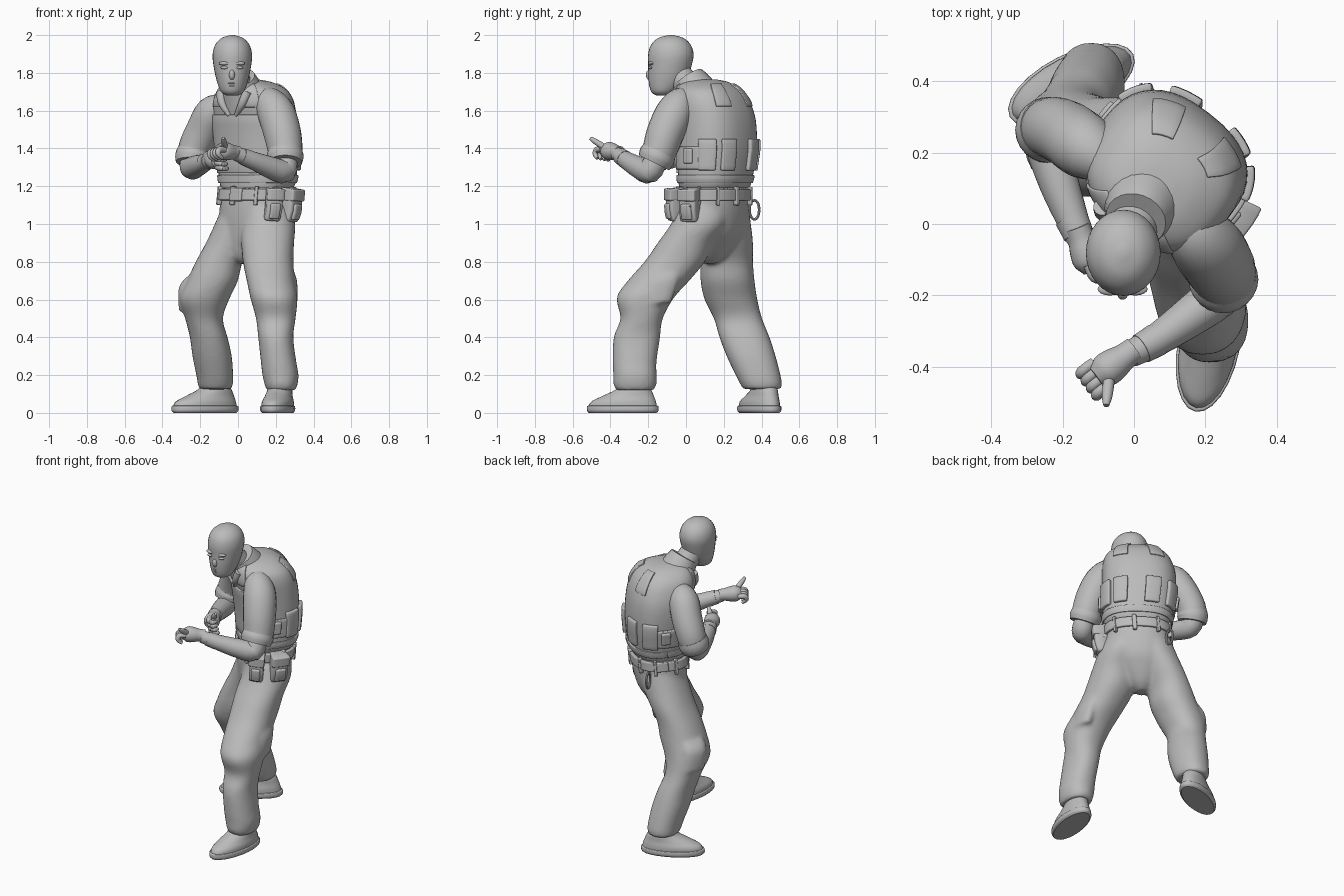
import bpy
import bmesh
from math import sin, cos, pi, radians, copysign
from mathutils import Vector

default_cube = bpy.data.objects.get("Cube")
if default_cube:
    bpy.data.objects.remove(default_cube, do_unlink=True)

grey = bpy.data.materials.new("plain_grey")
grey.use_nodes = True
grey.diffuse_color = (0.5, 0.5, 0.5, 1)
grey.node_tree.nodes["Principled BSDF"].inputs["Base Color"].default_value = grey.diffuse_color
BODY_YAW, BODY_POWER = 0.66, 0.82
Z = Vector((0, 0, 1))

def finish(name, bm):
    """Turn a bmesh into a smooth shaded object."""
    mesh = bpy.data.meshes.new(name)
    bm.to_mesh(mesh)
    bm.free()
    mesh.materials.append(grey)
    for poly in mesh.polygons:
        poly.use_smooth = True
    mesh.set_sharp_from_angle(angle=radians(40))
    obj = bpy.data.objects.new(name, mesh)
    bpy.context.collection.objects.link(obj)
    return obj

def smooth_rows(rows, steps=4):
    """Catmull-Rom interpolation of section rows."""
    out = []
    for i in range(len(rows) - 1):
        a, b, c, d = rows[max(i - 1, 0)], rows[i], rows[i + 1], rows[min(i + 2, len(rows) - 1)]
        for t in (s / steps for s in range(steps)):
            out.append([q + t * (r - p) / 2 + t * t * (2 * p - 5 * q + 4 * r - w) / 2
                        + t ** 3 * (3 * q - p - 3 * r + w) / 2 for p, q, r, w in zip(a, b, c, d)])
    return out + [list(rows[-1])]

def axes(yaw):
    return Vector((cos(yaw), -sin(yaw), 0)), Vector((sin(yaw), cos(yaw), 0))

def oval(u, v, rx, ry, angle, power):
    """Point on an oval; a power below one squares it off."""
    c, s = cos(angle), sin(angle)
    return u * rx * copysign(abs(c) ** power, c) + v * ry * copysign(abs(s) ** power, s)

def loft(name, rows, yaw=0.0, along=False, sides=24, power=1.0):
    """Skin oval sections, level or square to their path."""
    fine = smooth_rows(rows)
    centres = [Vector(r[:3]) for r in fine]
    bm = bmesh.new()
    rings = []
    for i, row in enumerate(fine):
        u, v = axes(yaw)
        if along:
            t = (centres[min(i + 1, len(fine) - 1)] - centres[max(i - 1, 0)]).normalized()
            u = Vector((1, 0, 0))
            u = (u - t * u.dot(t)).normalized()
            v = t.cross(u)
        rx, ry = max(row[3], 0.001), max(row[-1], 0.001)
        rings.append([bm.verts.new(centres[i] + oval(u, v, rx, ry, k * 2 * pi / sides, power))
                      for k in range(sides)])
    for low, high in zip(rings, rings[1:]):
        for k in range(sides):
            n = (k + 1) % sides
            bm.faces.new((low[k], low[n], high[n], high[k]))
    bm.faces.new(rings[0])
    bm.faces.new(rings[-1])
    bmesh.ops.recalc_face_normals(bm, faces=bm.faces)
    return finish(name, bm)

def ball(name, x, y, z, wide, deep, tall):
    angles = [k * pi / 6 for k in range(-3, 4)]
    loft(name, [(x, y, z + tall * sin(a), wide * cos(a), deep * cos(a)) for a in angles], sides=16)

def tubes(parts):
    for name, rows in parts.items():
        loft(name, rows, along=True)

# Torso sections: centre, half width, half depth
TORSO = [(.04, .12, .79, .03, .04), (.045, .125, .825, .07, .08), (.06, .14, .9, .125, .12),
         (.075, .15, .97, .165, .145), (.09, .15, 1.08, .195, .16), (.1, .15, 1.19, .193, .16),
         (.105, .155, 1.24, .207, .17), (.1, .165, 1.4, .22, .182), (.09, .155, 1.55, .222, .188),
         (.082, .13, 1.65, .21, .185), (.075, .115, 1.71, .18, .16), (.062, .11, 1.75, .115, .11),
         (.055, .11, 1.765, .05, .05)]
loft("vest", TORSO[5:], BODY_YAW, sides=40, power=BODY_POWER)

def skin(degrees, z, off=0.0):
    """Point and outward direction on the torso; 0 is its left, 90 its back."""
    i = next(k for k in range(len(TORSO) - 1) if TORSO[k + 1][2] >= z)
    t = (z - TORSO[i][2]) / (TORSO[i + 1][2] - TORSO[i][2])
    x, y, _, rx, ry = [p + (q - p) * t for p, q in zip(TORSO[i], TORSO[i + 1])]
    u, v = axes(BODY_YAW)
    a = radians(degrees)
    normal = (u * cos(a) / rx + v * sin(a) / ry).normalized()
    return Vector((x, y, z)) + oval(u, v, rx, ry, a, BODY_POWER) + normal * off, normal

def patch(name, middle, half, z0, z1, thick=.018):
    """Raised panel that follows the torso around a middle angle."""
    bm = bmesh.new()
    cols, lines = max(4, int(half / 3)), 6
    grid = [[bm.verts.new(skin(middle - half + 2 * half * i / cols, z0 + (z1 - z0) * j / lines, -.005)[0])
             for j in range(lines + 1)] for i in range(cols + 1)]
    for i in range(cols):
        for j in range(lines):
            bm.faces.new((grid[i][j], grid[i + 1][j], grid[i + 1][j + 1], grid[i][j + 1]))
    obj = finish(name, bm)
    solid = obj.modifiers.new("thickness", "SOLIDIFY")
    solid.thickness, solid.offset = thick, 1
    bevel = obj.modifiers.new("soft_edges", "BEVEL")
    bevel.width, bevel.segments = min(.012, thick / 4), 2

# Vest panels, side straps, shoulder straps and pockets
patch("vest_hem", 0, 180, 1.22, 1.26, .014)
patch("chest_panel", -90, 50, 1.27, 1.58, .014)
for name, middle in (("left", 0), ("right", 180)):
    patch(name + "_side_band", middle, 38, 1.29, 1.41)
    patch(name + "_side_buckle", middle - 3, 6, 1.32, 1.4, .03)
    for face, facing in (("front", -1), ("back", 1)):
        patch(name + "_strap_" + face, facing * (62 if middle == 0 else 118), 14, 1.62, 1.735, .013)
for k, (a, half) in enumerate(((27, 15), (63, 12), (108, 12), (150, 15))):
    patch("back_pocket_%d" % k, a, half, 1.285, 1.45, .026)

# Belt with loops, buckle, pouches and snap ring
patch("belt", 0, 180, 1.125, 1.185, .02)
for k in range(10):
    patch("belt_loop_%d" % k, k * 36 + 13, 3, 1.1, 1.2, .026)
patch("belt_buckle", -90, 8, 1.12, 1.19, .03)
for k, a in enumerate((-30, 4)):
    patch("belt_pouch_%d" % k, a, 12, 1.035, 1.185, .08)
    patch("pouch_flap_%d" % k, a, 12.5, 1.125, 1.195, .09)
    patch("pouch_front_%d" % k, a, 7, 1.05, 1.11, .092)
spot, out = skin(142, 1.075, .03)
turns = [k * pi / 6 for k in range(13)]
loft("snap_ring", [(*(spot + out * .026 * cos(a) + Z * .05 * sin(a)), .007) for a in turns], along=True, sides=8)

# Neck, open collar and masked head
tubes({"neck": [(.03, .07, 1.67, .08), (.0, .0, 1.74, .072), (-.03, -.06, 1.82, .07)],
       "shirt_collar": [(.03, .07, 1.67, .12), (.015, .035, 1.735, .1), (.005, .012, 1.772, .086)]})
for name, a in (("left", -72), ("right", -108)):
    points = [skin(t * a - (1 - t) * 90, z, .004)[0] for t, z in ((.2, 1.575), (.8, 1.64), (1.3, 1.7))]
    loft(name + "_lapel", [(*p, r) for p, r in zip(points, (.01, .022, .024))], along=True)
loft("head", [(-.03, -.12, 1.68, .03, .035), (-.03, -.118, 1.7, .06, .066), (-.03, -.098, 1.76, .083, .1),
              (-.03, -.085, 1.84, .1, .115), (-.03, -.08, 1.9, .104, .12), (-.03, -.08, 1.95, .09, .104),
              (-.03, -.08, 1.985, .056, .066), (-.03, -.08, 2.0, .01, .012)], sides=32)
for name, side in (("left", 1), ("right", -1)):
    ball(name + "_eye", -.032 + side * .038, -.187, 1.828, .022, .012, .009)
    ball(name + "_brow", -.032 + side * .036, -.182, 1.85, .034, .018, .011)
ball("nose", -.032, -.192, 1.79, .016, .02, .028)
ball("upper_lip", -.032, -.184, 1.745, .028, .014, .007)
ball("lower_lip", -.032, -.182, 1.732, .024, .014, .007)

# Trousers: hips and both legs blended into one skin
left_leg = [(.15, .1, 1.1, .13, .135), (.16, .07, 1.0, .143, .15), (.157, .0, .9, .14, .15), (.16, -.06, .8, .134, .16),
            (.173, -.145, .7, .127, .163), (.19, -.215, .61, .125, .152), (.2, -.235, .5, .105, .112),
            (.2, -.26, .4, .093, .123), (.215, -.272, .27, .094, .116), (.225, -.27, .2, .096, .115),
            (.228, -.27, .15, .087, .114), (.228, -.27, .12, .078, .1)]
right_leg = [(.05, .19, 1.1, .13, .14), (.01, .2, 1.0, .133, .144), (-.045, .212, .9, .125, .143),
             (-.1, .215, .8, .124, .14), (-.135, .22, .7, .135, .143), (-.178, .238, .6, .131, .14),
             (-.18, .275, .5, .1, .128), (-.155, .31, .4, .1, .133), (-.137, .345, .3, .104, .13),
             (-.122, .385, .19, .097, .118), (-.12, .398, .15, .093, .11), (-.12, .403, .125, .085, .1)]
# Cargo pockets on the outer thighs are part of the skin
left_pocket = [(.275, -.1, .74, .025, .07), (.272, -.125, .69, .042, .085), (.285, -.16, .58, .03, .08)]
right_pocket = [(-.23, .27, .72, .03, .07), (-.255, .28, .66, .05, .08), (-.265, .305, .54, .035, .075)]
joined = bmesh.new()
for rows, yaw in ((TORSO[:6], BODY_YAW), (left_leg, 0), (right_leg, 0), (left_pocket, 0), (right_pocket, .5)):
    piece = loft("piece", rows, yaw, sides=32, power=.9)
    joined.from_mesh(piece.data)
    bpy.data.objects.remove(piece)
trousers = finish("trousers", joined)
remesh = trousers.modifiers.new("blend", "REMESH")
remesh.mode, remesh.voxel_size, remesh.use_smooth_shade = "VOXEL", .012, True
relax = trousers.modifiers.new("relax", "SMOOTH")
relax.factor, relax.iterations = .5, 8

def boot(name, x, y, yaw):
    back = axes(yaw)[1]
    def row(shift, z, wide, long):
        return (x + back.x * shift, y + back.y * shift, z, wide, long)
    loft(name + "_sole", [row(0, 0, .075, .183), row(0, .012, .086, .193), row(0, .034, .086, .193),
                          row(0, .038, .08, .186)], yaw)
    loft(name + "_upper", [row(0, .03, .08, .186), row(.005, .06, .079, .174), row(.03, .09, .07, .138),
                           row(.058, .125, .064, .094), row(.06, .17, .055, .06)], yaw)

boot("left_boot", .21, -.335, .2)
boot("right_boot", -.175, .388, 1.1)

# Sleeves, rolled cuffs and forearms
tubes({
    "left_sleeve": [(.12, .02, 1.655, .06), (.165, -.025, 1.64, .085), (.205, -.065, 1.58, .1),
                    (.235, -.11, 1.48, .099), (.25, -.14, 1.39, .092), (.25, -.165, 1.34, .086)],
    "left_cuff": [(.25, -.14, 1.385, .092), (.25, -.155, 1.355, .098), (.25, -.17, 1.325, .089)],
    "left_forearm": [(.25, -.15, 1.36, .06), (.245, -.192, 1.28, .064), (.17, -.25, 1.3, .058),
                     (.07, -.32, 1.34, .046), (-.01, -.365, 1.372, .037)],
    "left_wrist_band": [(.065, -.323, 1.342, .047), (.02, -.349, 1.36, .043)],
    "right_sleeve": [(-.07, .17, 1.63, .06), (-.132, .212, 1.592, .09), (-.182, .25, 1.5, .092),
                     (-.225, .268, 1.41, .088), (-.24, .262, 1.345, .084)],
    "right_cuff": [(-.232, .268, 1.385, .089), (-.24, .262, 1.355, .093), (-.243, .252, 1.325, .086)],
    "right_forearm": [(-.24, .27, 1.36, .06), (-.245, .235, 1.3, .063), (-.21, .115, 1.31, .056),
                      (-.167, 0, 1.328, .044), (-.14, -.06, 1.34, .037)],
    "right_wrist_band": [(-.175, .015, 1.326, .047), (-.155, -.03, 1.334, .043)]})

def hand(name, palm, forward, across, curl, thumb):
    """Gloved palm with four curled fingers and a thumb."""
    palm, forward, across, curl, thumb = [Vector(p) for p in (palm, forward, across, curl, thumb)]
    sizes = (.015, .016, .014, .008)
    loft(name + "_palm", [(*(palm + forward * f), r) for f, r in
                          ((-.085, .036), (-.05, .038), (-.015, .046), (.02, .047), (.05, .03))], along=True)
    digits = {"_thumb": [palm.lerp(thumb, t) for t in (.25, .5, .8, 1)]}
    for k in range(4):
        base = palm + forward * .03 + across * (k - 1.5) * .025
        digits["_finger_%d" % k] = [base + forward * f + curl * c for f, c in
                                    ((0, 0), (.04, .004), (.052, .03), (.03, .052))]
    tubes({name + part: [(*p, r) for p, r in zip(points, sizes)] for part, points in digits.items()})

hand("left_hand", (-.066, -.4, 1.385), (-.8, -.58, .1), (.58, -.8, .15), (.2, -.1, -.95), (-.078, -.508, 1.455))
hand("right_hand", (-.13, -.085, 1.34), (.35, -.9, -.1), (.2, .05, -.95), (.9, .35, -.1), (-.08, -.12, 1.41))
